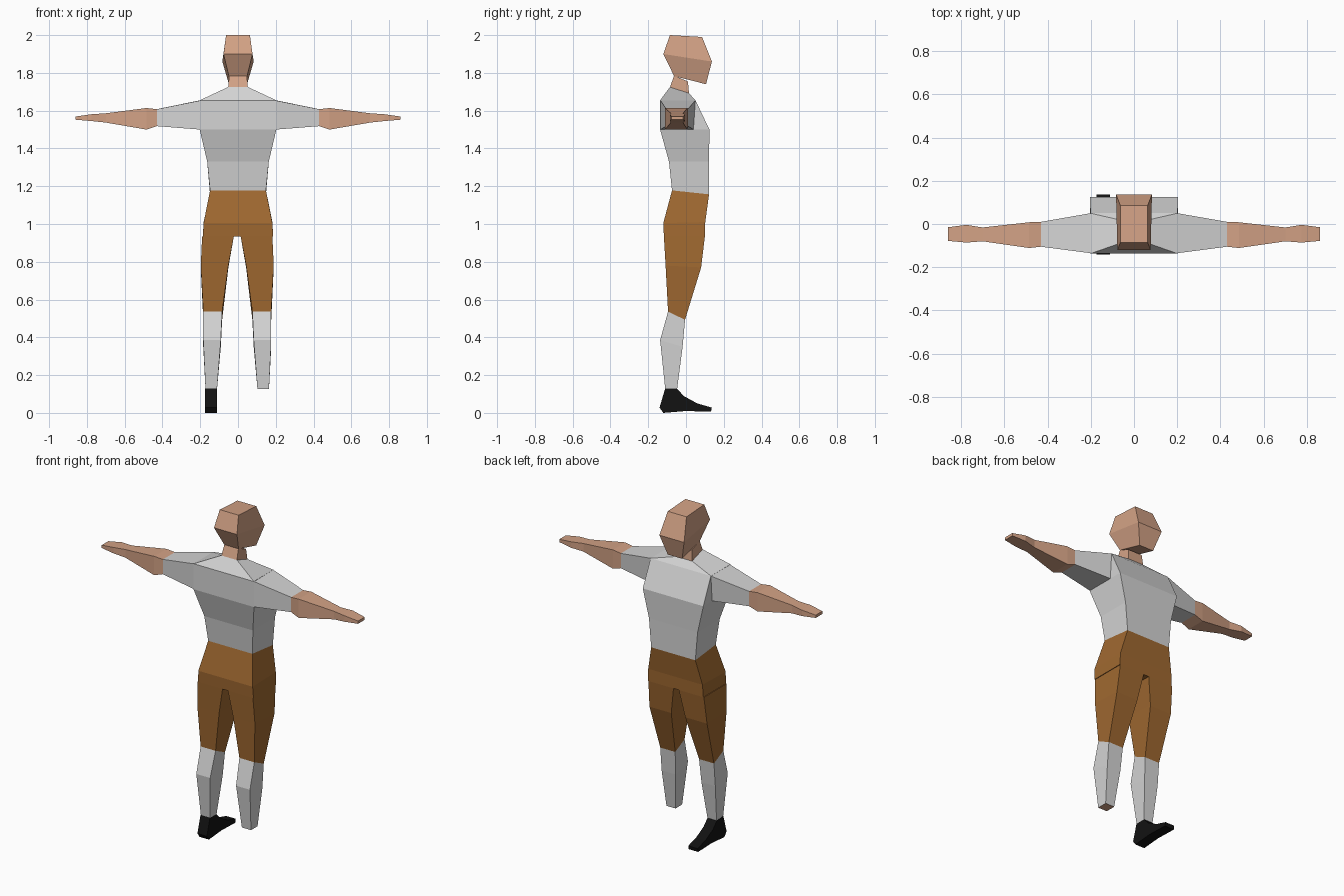
import bpy, bmesh


def material(name, rgb):
    m = bpy.data.materials.new(name)
    m.diffuse_color = (*rgb, 1)
    return m


SKIN = material("skin", (0.65, 0.36, 0.235))
CLOTH = material("light_grey_cloth", (0.66, 0.66, 0.66))
PANTS = material("brown_breeches", (0.35, 0.14, 0.03))
BLACK = material("black_leather", (0.006, 0.006, 0.006))


def loft(name, rings, mats, bands=None, end_cap=0):
    """Skin four-cornered rings; bands gives the material of each span."""
    me = bpy.data.meshes.new(name)
    bm = bmesh.new()
    rows = [[bm.verts.new(p) for p in r] for r in rings]
    n = len(rows[0])
    for k, (a, b) in enumerate(zip(rows, rows[1:])):
        for i in range(n):
            j = (i + 1) % n
            f = bm.faces.new((a[i], a[j], b[j], b[i]))
            f.material_index = bands[k] if bands else 0
    bm.faces.new(rows[0]).material_index = bands[0] if bands else 0
    bm.faces.new(rows[-1]).material_index = end_cap
    bmesh.ops.recalc_face_normals(bm, faces=bm.faces)
    bm.to_mesh(me)
    bm.free()
    for m in mats:
        me.materials.append(m)
    ob = bpy.data.objects.new(name, me)
    bpy.context.collection.objects.link(ob)
    return ob


def slab(x0, x1, yb, zb, yf, zf):
    """Near-horizontal ring: x range, then y and z of its -y and +y edges."""
    return [(x0, yb, zb), (x1, yb, zb), (x1, yf, zf), (x0, yf, zf)]


def centred(w, *yz):
    return slab(-w, w, *yz)


# Head and neck
loft("head", [
    centred(0.048, -0.063, 1.783, 0.106, 1.74),
    [(-0.077, -0.12, 1.90), (0.077, -0.12, 1.90), (0.083, 0.137, 1.86), (-0.083, 0.137, 1.86)],
    centred(0.063, -0.085, 2.0, 0.085, 1.99)], [SKIN])
loft("neck", [
    centred(0.052, -0.085, 1.724, 0.016, 1.692),
    centred(0.047, -0.063, 1.785, 0.01, 1.755)], [SKIN])

# Shirt body
loft("shirt", [
    centred(0.148, -0.074, 1.178, 0.122, 1.157),
    centred(0.163, -0.09, 1.33, 0.122, 1.33),
    centred(0.203, -0.137, 1.50, 0.124, 1.50),
    centred(0.202, -0.137, 1.655, 0.05, 1.655),
    centred(0.053, -0.085, 1.725, 0.016, 1.692)], [CLOTH])

# Hips of the breeches
loft("hips", [
    centred(0.148, -0.074, 1.178, 0.122, 1.157),
    centred(0.182, -0.12, 1.005, 0.102, 1.01),
    centred(0.186, -0.117, 0.935, 0.1, 0.935)], [PANTS])

# Arms: x, then y back, y front, z bottom, z top of each section
ARM = [(0.20, -0.135, 0.04, 1.50, 1.654),
       (0.43, -0.105, 0.01, 1.518, 1.608),
       (0.485, -0.111, 0.008, 1.50, 1.614),
       (0.70, -0.08, -0.016, 1.537, 1.586),
       (0.775, -0.086, -0.004, 1.545, 1.581),
       (0.86, -0.078, -0.015, 1.552, 1.569)]
for side, s in (("left", -1), ("right", 1)):
    rings = [[(s * x, yb, z0), (s * x, yf, z0), (s * x, yf, z1), (s * x, yb, z1)]
             for x, yb, yf, z0, z1 in ARM]
    rings[0][2] = (s * 0.20, 0.05, 1.655)
    loft(side + "_arm", rings, [CLOTH, SKIN], [0, 1, 1, 1, 1], 1)

# Legs: inner x, outer x, then y and z of the back and front edges
LEG = [(0.018, 0.186, -0.117, 0.935, 0.10, 0.935),
       (0.047, 0.193, -0.108, 0.78, 0.08, 0.77),
       (0.08, 0.18, -0.095, 0.536, -0.005, 0.493),
       (0.087, 0.18, -0.137, 0.385, -0.018, 0.35),
       (0.107, 0.168, -0.11, 0.127, -0.047, 0.127)]
for side, s in (("left", -1), ("right", 1)):
    rings = [slab(s * a - 0.004, s * b - 0.004, *yz) for a, b, *yz in LEG]
    loft(side + "_leg", rings, [PANTS, CLOTH, SKIN], [0, 0, 1, 1], 2)

# Single shoe: y and z outline spread across its width
OUTLINE = [(-0.11, 0.13), (-0.047, 0.127), (-0.01, 0.088), (0.06, 0.05), (0.137, 0.028),
           (0.132, 0.006), (0.0, 0.01), (-0.12, 0.0), (-0.14, 0.028)]
loft("shoe", [[(x, y, z) for y, z in OUTLINE] for x in (-0.174, -0.111)], [BLACK])
